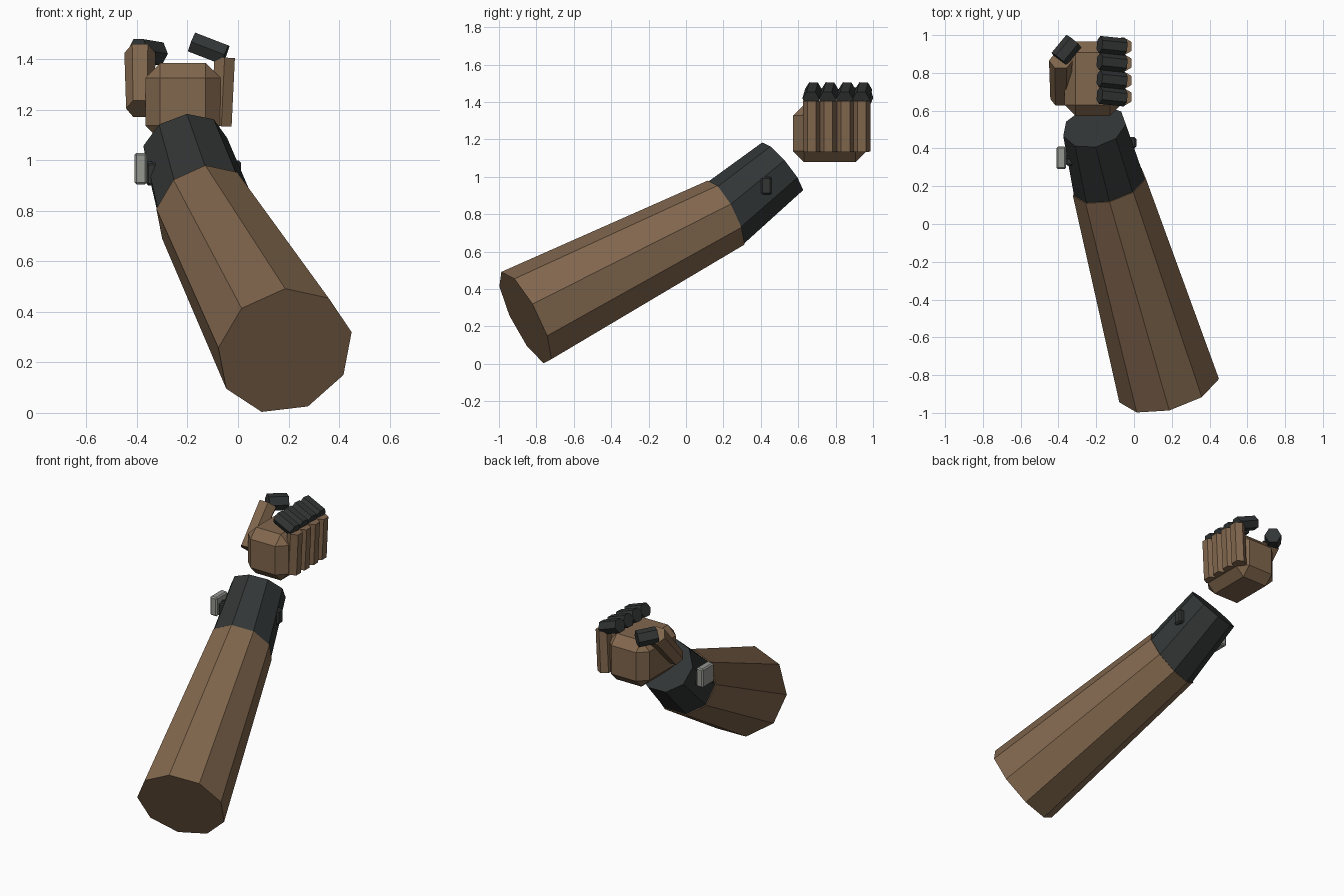
import bpy, bmesh, math
from mathutils import Vector as V

if "Cube" in bpy.data.objects:
    bpy.data.objects.remove(bpy.data.objects["Cube"])


def material(name, rgb):
    m = bpy.data.materials.new(name)
    m.diffuse_color = (*rgb, 1)
    m.use_nodes = True
    m.node_tree.nodes["Principled BSDF"].inputs["Base Color"].default_value = m.diffuse_color
    return m


BROWN = material("brown", (0.22, 0.135, 0.075))
DARK = material("dark", (0.032, 0.036, 0.036))
GREY = material("grey", (0.30, 0.31, 0.28))


def finish(bm, name, mat):
    bmesh.ops.recalc_face_normals(bm, faces=bm.faces)
    me = bpy.data.meshes.new(name)
    bm.to_mesh(me)
    bm.free()
    me.materials.append(mat)
    ob = bpy.data.objects.new(name, me)
    bpy.context.collection.objects.link(ob)
    return ob


def loft(name, rings, n, ref, mat):
    """Capped n-sided prism through rings of (centre, normal, radius); ref aims corner 0."""
    bm = bmesh.new()
    loops = []
    for c, nor, r in rings:
        nor = V(nor).normalized()
        u = V(ref)
        u = (u - nor * u.dot(nor)).normalized()
        w = nor.cross(u)
        angles = [2 * math.pi * i / n for i in range(n)]
        loops.append([bm.verts.new(V(c) + r * (u * math.cos(a) + w * math.sin(a)))
                      for a in angles])
    for a, b in zip(loops, loops[1:]):
        for i in range(n):
            j = (i + 1) % n
            bm.faces.new((a[i], a[j], b[j], b[i]))
    bm.faces.new(loops[0])
    bm.faces.new(loops[-1])
    return finish(bm, name, mat)


def rod(name, a, b, r, mat, n=6, ref=(0, 1, 0), r2=None):
    d = V(b) - V(a)
    return loft(name, [(a, d, r), (b, d, r2 or r)], n, ref, mat)


def box(name, lo, hi, mat, bevel=0.0):
    bm = bmesh.new()
    bmesh.ops.create_cube(bm, size=1)
    for v in bm.verts:
        v.co = V([(l + h) / 2 + c * (h - l) for l, h, c in zip(lo, hi, v.co)])
    if bevel:
        bmesh.ops.bevel(bm, geom=bm.edges[:], offset=bevel, segments=1, affect='EDGES')
    return finish(bm, name, mat)


# Forearm and bent wrist cuff
elbow, wrist, cuff_end = V((.186, -.86, .246)), V((-.13, .21, .80)), V((-.21, .515, 1.05))
arm_dir, cuff_dir = wrist - elbow, cuff_end - wrist
UP = (0, -.45, .89)
loft("forearm", [(elbow, arm_dir, .277), (wrist, arm_dir, .203)], 9, UP, BROWN)
loft("wrist_cuff", [(wrist, arm_dir, .197), (cuff_end, cuff_dir, .172)], 9, UP, DARK)

# Device on one side of the cuff, clasp on the other
box("cuff_device", (-.41, .29, .905), (-.36, .41, 1.03), GREY, .008)
box("device_mount", (-.362, .31, .90), (-.30, .39, .99), DARK, .008)
rod("mount_pin", (-.36, .35, .99), (-.28, .35, .99), .007, DARK)
box("cuff_clasp", (-.05, .40, .905), (.012, .46, 1.0), DARK, .01)
rod("clasp_pin", (.005, .30, .98), (.005, .45, .98), .007, DARK)

# Palm with chamfered edges, and thin rods beneath it
box("palm", (-.367, .572, 1.08), (-.07, .965, 1.385), BROWN, .058)
for i, x in enumerate((-.31, -.22, -.13)):
    rod(f"palm_rod_{i}", (x, .556, 1.092), (x, .88, 1.092), .005, GREY)

# Four curled fingers with dark tips
for i, y in enumerate((.672, .76, .852, .94)):
    rod(f"finger_{i}", (-.066, y, 1.135), (-.053, y, 1.407), .047, BROWN)
    rod(f"fingertip_{i}", (-.05, y - .004, 1.417), (-.182, y + .01, 1.468), .046, DARK)

# Thumb
rod("thumb", (-.388, .662, 1.205), (-.388, .865, 1.425), .055, BROWN, ref=(1, 0, 0), r2=.062)
rod("thumb_tip", (-.397, .873, 1.435), (-.318, .968, 1.422), .052, DARK, ref=(1, -.8, 0))
